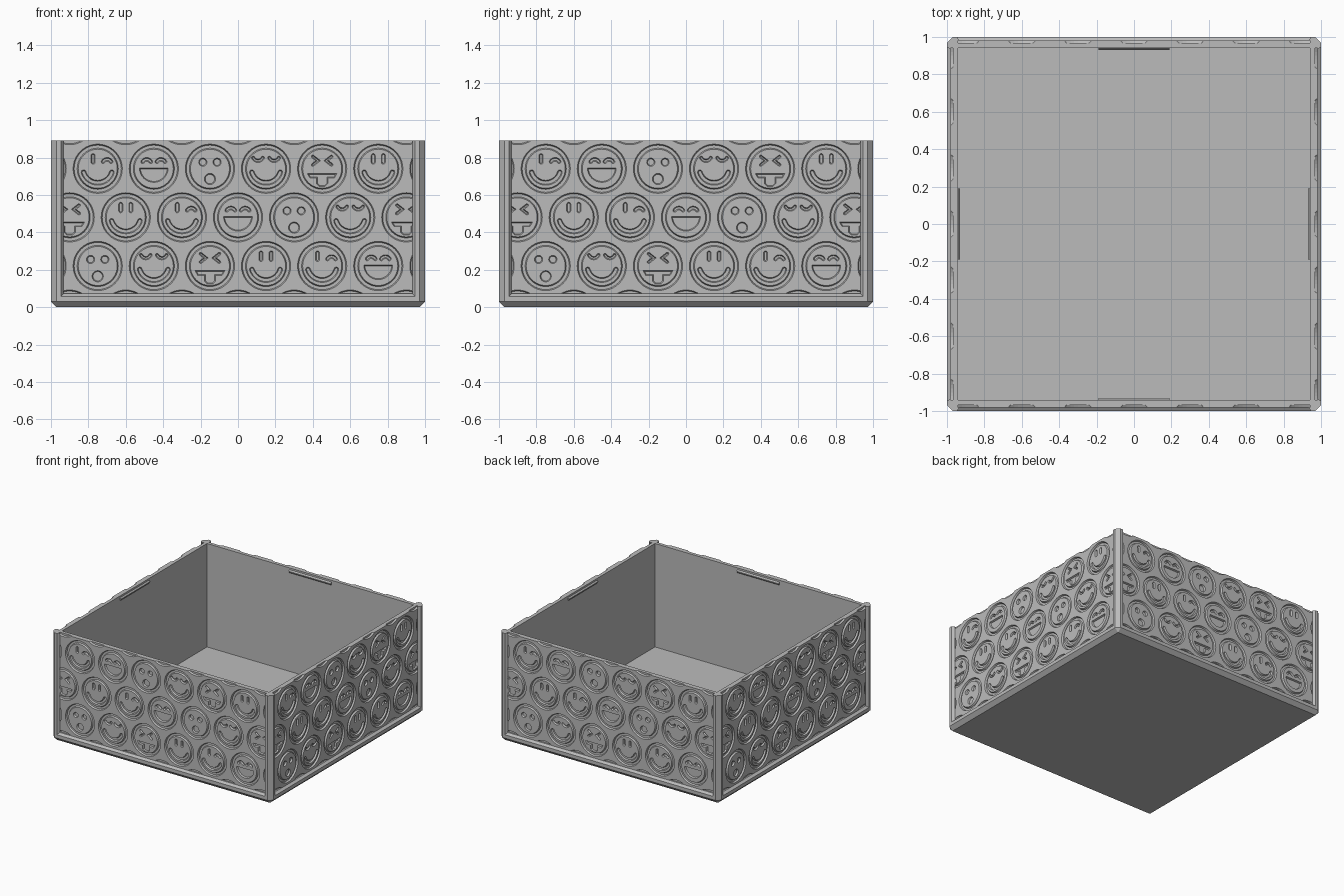
import bpy, bmesh, math
from math import sin, cos, pi, radians
from mathutils import Vector

cube = bpy.data.objects.get("Cube")
if cube:
    bpy.data.objects.remove(cube)

# One grey for the whole box
grey = bpy.data.materials.new("plain grey")
grey.use_nodes = True
colour = (0.5, 0.5, 0.5, 1)
grey.diffuse_color = colour
grey.node_tree.nodes["Principled BSDF"].inputs["Base Color"].default_value = colour

H, FLOOR, INNER, PANEL, DEPTH = 0.89, 0.04, 0.94, 0.98, 0.013


def finish(name, bm):
    bmesh.ops.recalc_face_normals(bm, faces=bm.faces)
    mesh = bpy.data.meshes.new(name)
    bm.to_mesh(mesh)
    bm.free()
    mesh.materials.append(grey)
    obj = bpy.data.objects.new(name, mesh)
    bpy.context.collection.objects.link(obj)
    return obj


def loft(bm, loops, closed=False):
    """Skin equal-length loops; cap the ends, or join last to first."""
    rings = [[bm.verts.new(p) for p in loop] for loop in loops]
    n = len(rings[0])
    pairs = list(zip(rings, rings[1:])) + ([(rings[-1], rings[0])] if closed else [])
    for a, b in pairs:
        for i in range(n):
            j = (i + 1) % n
            bm.faces.new((a[i], a[j], b[j], b[i]))
    if not closed:
        bm.faces.new(rings[0])
        bm.faces.new(rings[-1])


def copies(obj):
    """Repeat a part on the other three sides."""
    for side, k in (("right", 1), ("back", 2), ("left", 3)):
        dup = bpy.data.objects.new(side + "_" + obj.name, obj.data)
        dup.rotation_euler.z = k * pi / 2
        bpy.context.collection.objects.link(dup)
    obj.name = "front_" + obj.name


# ---- flat outlines for the engraved faces ----
def arc(cx, cz, r, a0, a1, n):
    return [Vector((cx + r * cos(radians(a0 + (a1 - a0) * i / n)),
                    cz + r * sin(radians(a0 + (a1 - a0) * i / n)))) for i in range(n + 1)]


def circle(cx, cz, r, n=24):
    return arc(cx, cz, r, 0, 360, n)[:-1]


def stroke(path, w):
    """Round-ended outline around an open path."""
    path = [Vector(p) for p in path]
    dirs = [(b - a).normalized() for a, b in zip(path, path[1:])]
    left, right = [], []
    for i, p in enumerate(path):
        d0, d1 = dirs[max(i - 1, 0)], dirs[min(i, len(dirs) - 1)]
        t = (d0 + d1).normalized()
        off = Vector((-t.y, t.x)) * (w / 2 / t.dot(d1))
        left.append(p + off)
        right.append(p - off)

    def cap(p, d):
        a = math.degrees(math.atan2(d.y, d.x))
        return arc(p.x, p.y, w / 2, a - 90, a + 90, 6)[1:-1]
    return right + cap(path[-1], dirs[-1]) + left[::-1] + cap(path[0], -dirs[0])


def inset(poly, d):
    """Move a counter-clockwise outline inward by d."""
    out = []
    for i, p in enumerate(poly):
        e0 = (p - poly[i - 1]).normalized()
        e1 = (poly[(i + 1) % len(poly)] - p).normalized()
        t = (e0 + e1).normalized()
        out.append(p + Vector((-t.y, t.x)) * (d / max(t.dot(e1), 0.4)))
    return out


def engrave(bm, poly, cx, cz):
    """Cutter with sloping sides."""
    def at(loop, y):
        return [(cx + p.x, y, cz + p.y) for p in loop]
    loft(bm, [at(inset(poly, -0.002), -PANEL - 0.005),
              at(inset(poly, 0.005), -PANEL + DEPTH)])


def ring(bm, cx, cz, r_out=0.132, r_in=0.104):
    section = [(r_out + 0.002, -PANEL - 0.005), (r_out - 0.006, -PANEL + DEPTH),
               (r_in + 0.006, -PANEL + DEPTH), (r_in - 0.002, -PANEL - 0.005)]
    loft(bm, [[(cx + p.x, y, cz + p.y) for p in circle(0, 0, r, 40)] for r, y in section],
         closed=True)


smile = stroke(arc(0, 0.004, 0.079, 197, 343, 14), 0.026)
open_mouth = arc(0, 0.004, 0.077, 180, 360, 16)
tongue_mouth = [Vector(p) for p in (
    (-0.08, -0.025), (-0.065, -0.05), (-0.03, -0.05), (-0.03, -0.08), (-0.015, -0.095),
    (0.015, -0.095), (0.03, -0.08), (0.03, -0.05), (0.065, -0.05), (0.08, -0.025))]


def tall_eye(x):
    return stroke([(x, 0.035), (x, 0.07)], 0.022)


def arched_eye(x, z=0.025):
    return stroke(arc(x, z, 0.025, 150, 30, 8), 0.02)


def closed_eye(x):
    return stroke(arc(x, 0.07, 0.028, 205, 335, 8), 0.018)


def squeezed_eye(s):
    return stroke([(s * 0.05, 0.065), (s * 0.022, 0.043), (s * 0.05, 0.021)], 0.016)


faces = [
    [tall_eye(-0.025), arched_eye(0.05), smile],
    [arched_eye(-0.038), arched_eye(0.038), open_mouth],
    [circle(-0.038, 0.035, 0.022), circle(0.038, 0.035, 0.022), circle(0, -0.055, 0.03)],
    [closed_eye(-0.043), closed_eye(0.043), smile],
    [squeezed_eye(-1), squeezed_eye(1), tongue_mouth],
    [tall_eye(-0.027), tall_eye(0.027), smile],
]

# Engraving cutter: staggered rows of round faces
bm = bmesh.new()
for row in range(5):
    z = -0.04 + 0.26 * row
    straight = row % 2 == 1
    start, count = (-1.05, 8) if straight else (-0.9, 7)
    first = {1: 1, 2: 4, 3: 5}.get(row, 0)
    for k in range(count):
        x = start + 0.3 * k
        ring(bm, x, z)
        if row in (1, 2, 3) and abs(x) < 1:
            for outline in faces[(first + k) % 6]:
                engrave(bm, outline, x, z)
cutter = finish("engraving_cutter", bm)
cutter.hide_render = True

# Wall panels
bm = bmesh.new()
e = 0.945
loft(bm, [[(-e, y, FLOOR), (e, y, FLOOR), (e, y, H), (-e, y, H)] for y in (-PANEL, -INNER)])
panel = finish("wall_panel", bm)
mod = panel.modifiers.new("engraving", "BOOLEAN")
mod.operation, mod.solver, mod.object = "DIFFERENCE", "EXACT", cutter
bpy.context.view_layer.update()
carved = bpy.data.meshes.new_from_object(
    panel.evaluated_get(bpy.context.evaluated_depsgraph_get()))
panel.modifiers.clear()
panel.data = carved
bpy.data.objects.remove(cutter)
copies(panel)

# Bottom rails with a sloped upper edge
bm = bmesh.new()
rail = [(-1, FLOOR), (-1, 0.058), (-PANEL, 0.072), (-0.95, 0.072), (-0.95, FLOOR)]
loft(bm, [[(x, y, z) for y, z in rail] for x in (-0.95, 0.95)])
copies(finish("bottom_rail", bm))

# Corner posts
bm = bmesh.new()
post = [(-0.97, -1), (-0.947, -1), (-0.932, -PANEL), (-INNER, -PANEL), (-INNER, -INNER),
        (-PANEL, -INNER), (-PANEL, -0.932), (-1, -0.947), (-1, -0.97)]
loft(bm, [[(x, y, z) for x, y in post] for z in (FLOOR, H)])
copies(finish("corner_post", bm))

# Floor with a chamfered underside
def octagon(s, c, z):
    return [(x, y, z) for x, y in (
        (-s + c, -s), (s - c, -s), (s, -s + c), (s, s - c),
        (s - c, s), (-s + c, s), (-s, s - c), (-s, -s + c))]


bm = bmesh.new()
loft(bm, [octagon(0.97, 0.002, 0), octagon(1, 0.03, 0.03), octagon(1, 0.03, FLOOR)])
finish("floor", bm)

# Small catch ridges inside the rim
bm = bmesh.new()
ridge = [(-INNER - 0.005, 0.85), (-INNER, 0.85), (-0.931, 0.86), (-0.931, 0.866),
         (-INNER, 0.876), (-INNER - 0.005, 0.876)]
loft(bm, [[(x, y, z) for y, z in ridge] for x in (-0.19, 0.19)])
copies(finish("catch_ridge", bm))
